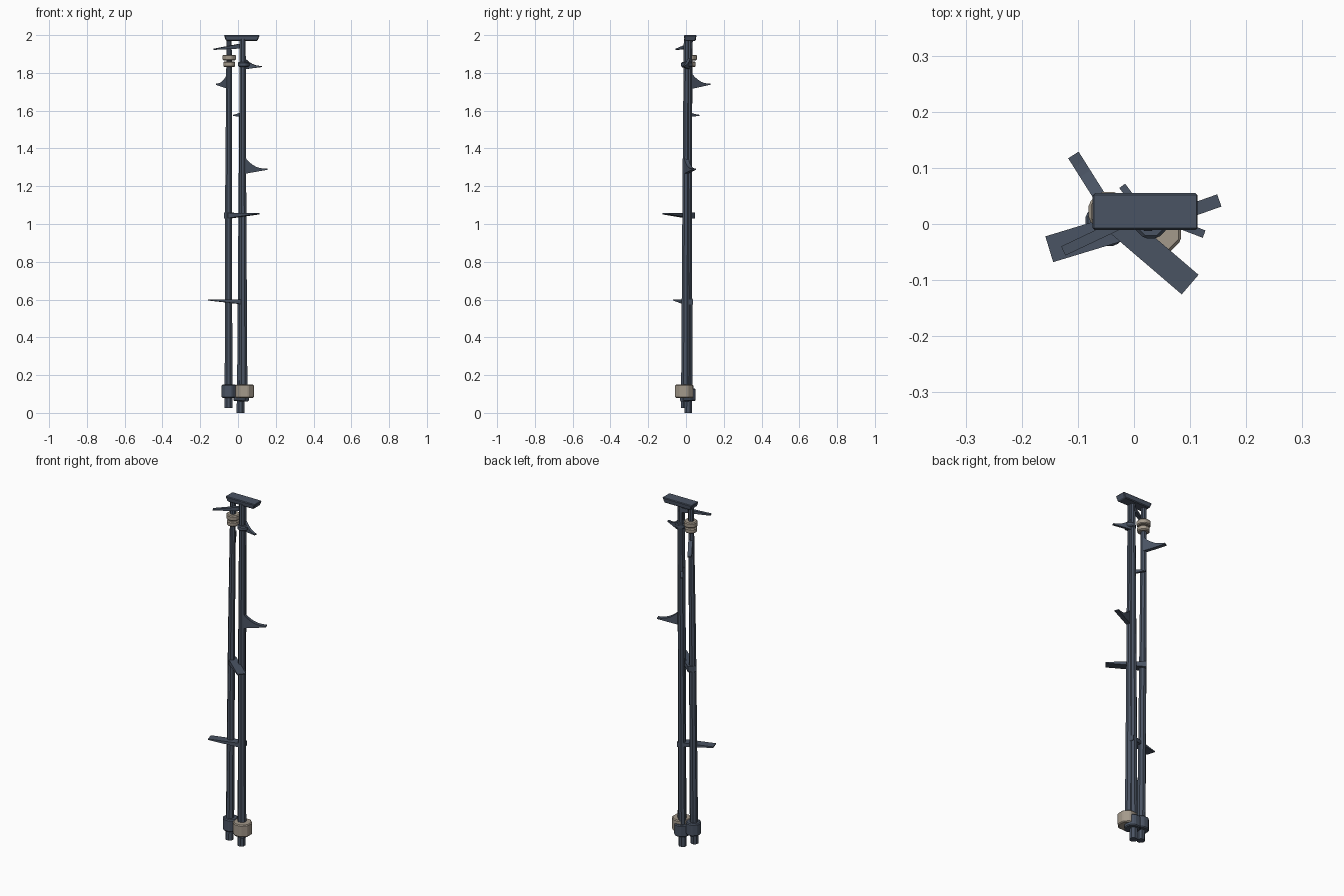
import bpy, bmesh, math
from mathutils import Vector

if "Cube" in bpy.data.objects:
    bpy.data.objects.remove(bpy.data.objects["Cube"])


def material(name, rgb):
    m = bpy.data.materials.new(name)
    m.diffuse_color = (*rgb, 1)
    m.use_nodes = True
    m.node_tree.nodes["Principled BSDF"].inputs["Base Color"].default_value = m.diffuse_color
    return m


DARK = material("dark slate", (0.068, 0.088, 0.125))
TAN = material("pale tan", (0.37, 0.32, 0.26))


def finish(name, bm, mat, bevel=0):
    bmesh.ops.recalc_face_normals(bm, faces=bm.faces)
    me = bpy.data.meshes.new(name)
    bm.to_mesh(me)
    bm.free()
    me.materials.append(mat)
    ob = bpy.data.objects.new(name, me)
    bpy.context.collection.objects.link(ob)
    if bevel:
        b = ob.modifiers.new("bevel", 'BEVEL')
        b.width = bevel
        b.segments = 1
    return ob


def loft(name, rings, sides, mat, turn=0.0, bevel=0, sy=1.0):
    """Skin a stack of polygons given as (x, y, z, radius)."""
    bm = bmesh.new()
    loops = []
    for x, y, z, r in rings:
        loops.append([bm.verts.new((x + r * math.cos(a), y + r * sy * math.sin(a), z))
                      for a in (turn + math.tau * i / sides for i in range(sides))])
    for lo, hi in zip(loops, loops[1:]):
        for i in range(sides):
            j = (i + 1) % sides
            bm.faces.new((lo[i], lo[j], hi[j], hi[i]))
    bm.faces.new(loops[0][::-1])
    bm.faces.new(loops[-1])
    return finish(name, bm, mat, bevel)


def thorn(name, base, tip, width, zlow, zhigh, ztip, power):
    """Blade of constant width whose height shrinks from base to tip."""
    a, b = Vector((*base, 0)), Vector((*tip, 0))
    side = (b - a).normalized().cross(Vector((0, 0, 1))) * width / 2
    bm = bmesh.new()
    loops = []
    n = 6
    for i in range(n + 1):
        t = i / n
        k = (1 - t) ** power
        p = a.lerp(b, t)
        lo = ztip - 0.003 + (zlow - ztip + 0.003) * (1 - t)
        hi = ztip + 0.003 + (zhigh - ztip - 0.003) * k
        up, dn = Vector((0, 0, hi)), Vector((0, 0, lo))
        loops.append([bm.verts.new(v) for v in
                      (p - side + dn, p + side + dn, p + side + up, p - side + up)])
    for l0, l1 in zip(loops, loops[1:]):
        for i in range(4):
            j = (i + 1) % 4
            bm.faces.new((l0[i], l0[j], l1[j], l1[i]))
    bm.faces.new(loops[0][::-1])
    bm.faces.new(loops[-1])
    return finish(name, bm, DARK)


# three tapering poles with short feet
poles = {
    "left_pole": [(-0.05, -0.006, 0.025, 0.022), (-0.05, 0.0, 0.2, 0.022),
                  (-0.05, 0.012, 1.2, 0.019), (-0.047, 0.022, 1.98, 0.015)],
    "front_pole": [(0.03, -0.006, 0.06, 0.024), (0.028, -0.004, 0.2, 0.023),
                   (0.025, 0.0, 1.2, 0.020), (0.025, 0.004, 1.98, 0.017)],
    "rear_pole": [(0.013, 0.012, 0.0, 0.022), (0.015, 0.014, 0.2, 0.021),
                  (0.02, 0.016, 1.2, 0.018), (0.024, 0.018, 1.98, 0.015)],
}
for name, rings in poles.items():
    loft(name, rings, 8, DARK, math.pi / 8)

# chunky nuts at the base
for name, x, y, z0, z1, r, mat in (
        ("left_base_nut", -0.048, 0.0, 0.08, 0.15, 0.042, DARK),
        ("front_base_nut", 0.036, -0.01, 0.08, 0.15, 0.052, TAN),
        ("rear_base_nut", 0.018, 0.01, 0.062, 0.13, 0.044, DARK)):
    loft(name, [(x, y, z0, r), (x, y, z1, r)], 8, mat, math.pi / 8, 0.005)

# bands near the top
for name, x, y, z0, z1, r, mat in (
        ("upper_band", -0.046, 0.022, 1.866, 1.896, 0.038, TAN),
        ("lower_band", -0.046, 0.02, 1.832, 1.860, 0.034, TAN),
        ("front_collar", 0.03, 0.004, 1.832, 1.858, 0.032, DARK)):
    loft(name, [(x, y, z0, r), (x, y, z1, r)], 8, mat, math.pi / 8, 0.005)

# cap slab, narrower underneath
bm = bmesh.new()
bmesh.ops.create_cube(bm, size=1)
for v in bm.verts:
    k = 1.0 if v.co.z > 0 else 0.88
    v.co = Vector((0.02 + v.co.x * 0.19 * k, 0.022 + v.co.y * 0.067 * k, 1.985 + v.co.z * 0.03))
finish("top_cap", bm, DARK, 0.004)

# thorns: base, tip, width, low and high z at base, z at tip, curve
for name, *args in (
        ("front_thorn", (-0.06, 0.029), (0.1, -0.108), 0.046, 1.028, 1.06, 1.054, 1.0),
        ("low_left_thorn", (0.04, 0.013), (-0.151, -0.045), 0.048, 0.573, 0.6, 0.598, 1.0),
        ("right_thorn", (0.028, -0.002), (0.152, 0.042), 0.023, 1.265, 1.36, 1.29, 2.6),
        ("rear_left_thorn", (-0.045, 0.023), (-0.108, 0.123), 0.022, 1.715, 1.80, 1.74, 2.4),
        ("upper_right_thorn", (0.025, 0.02), (0.125, -0.018), 0.014, 1.818, 1.89, 1.834, 2.4),
        ("upper_left_thorn", (0.03, 0.026), (-0.126, -0.048), 0.018, 1.93, 1.958, 1.925, 1.0),
        ("small_rear_thorn", (0.015, 0.02), (-0.021, 0.068), 0.013, 1.568, 1.59, 1.575, 1.5)):
    thorn(name, *args)
